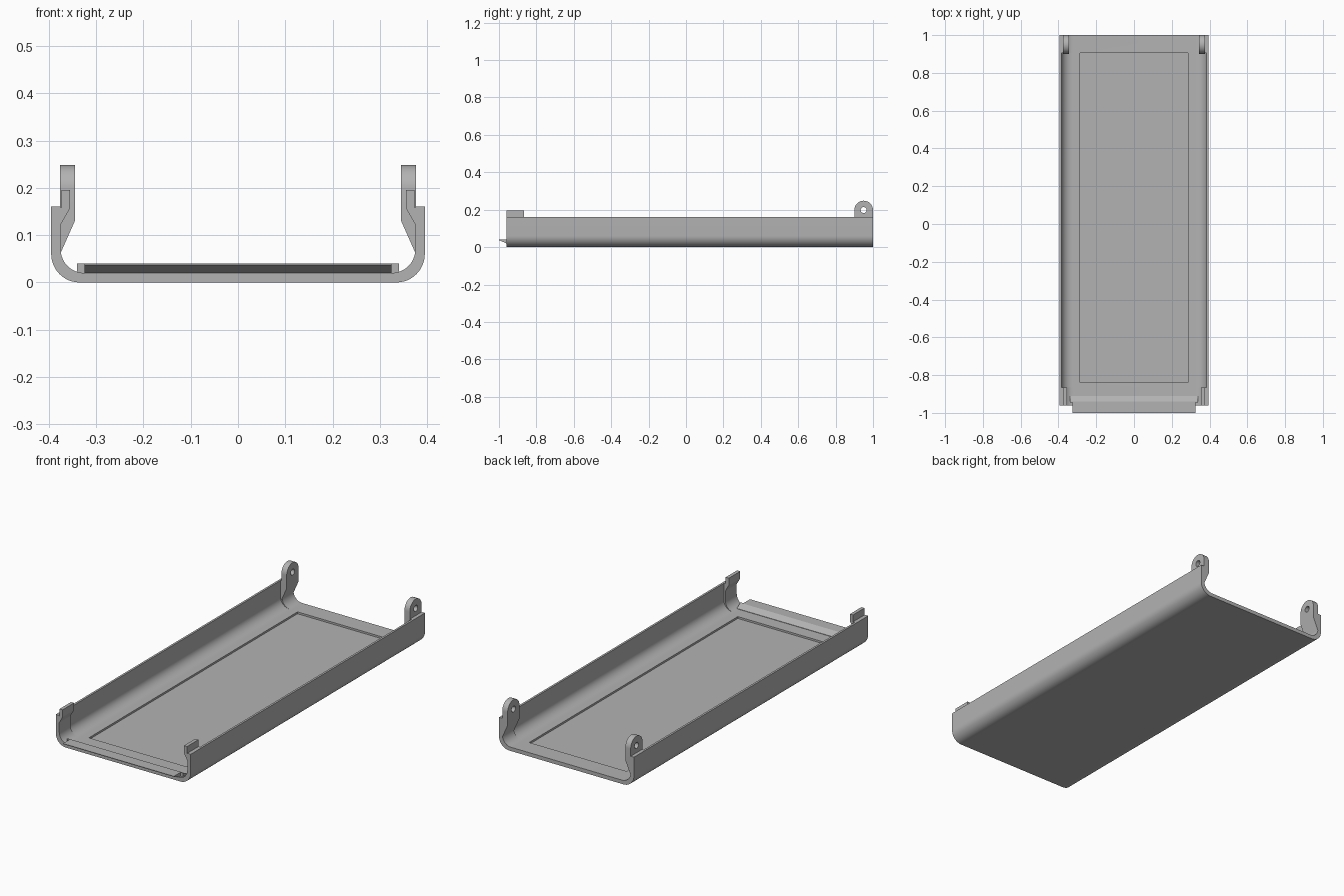
import bpy, bmesh, math

cube = bpy.data.objects.get("Cube")
if cube:
    bpy.data.objects.remove(cube)

grey = bpy.data.materials.new("plain grey")
grey.use_nodes = True
colour = (0.45, 0.45, 0.45, 1)
grey.diffuse_color = colour
grey.node_tree.nodes["Principled BSDF"].inputs["Base Color"].default_value = colour


def finish(name, bm, smooth=True):
    bmesh.ops.remove_doubles(bm, verts=bm.verts, dist=1e-5)
    bmesh.ops.recalc_face_normals(bm, faces=bm.faces)
    mesh = bpy.data.meshes.new(name)
    bm.to_mesh(mesh)
    bm.free()
    mesh.materials.append(grey)
    ob = bpy.data.objects.new(name, mesh)
    bpy.context.scene.collection.objects.link(ob)
    if smooth:
        bpy.ops.object.select_all(action='DESELECT')
        ob.select_set(True)
        bpy.context.view_layer.objects.active = ob
        bpy.ops.object.shade_smooth_by_angle(angle=math.radians(30))
    return ob


def loft(name, rings, smooth=True):
    """Skin a closed solid through rings of equal point count."""
    bm = bmesh.new()
    loops = [[bm.verts.new(p) for p in ring] for ring in rings]
    n = len(loops[0])
    for a, b in zip(loops, loops[1:]):
        for i in range(n):
            j = (i + 1) % n
            bm.faces.new((a[i], a[j], b[j], b[i]))
    bm.faces.new(loops[0])
    bm.faces.new(loops[-1])
    return finish(name, bm, smooth)


def apply_cut(ob, cutter):
    cutter.hide_render = True
    mod = ob.modifiers.new("cut", 'BOOLEAN')
    mod.operation = 'DIFFERENCE'
    mod.solver = 'EXACT'
    mod.object = cutter
    bpy.ops.object.select_all(action='DESELECT')
    ob.select_set(True)
    bpy.context.view_layer.objects.active = ob
    bpy.ops.object.modifier_apply(modifier=mod.name)
    bpy.data.objects.remove(cutter)


def box(name, x, y, z):
    return loft(name, [[(sx, yy, sz) for sx, sz in
                        ((x[0], z[0]), (x[1], z[0]), (x[1], z[1]), (x[0], z[1]))] for yy in y], False)


def arc(cx, cz, rx, rz, a0, a1, n=12):
    angles = [math.radians(a0 + (a1 - a0) * i / n) for i in range(n + 1)]
    return [(cx + rx * math.cos(a), cz + rz * math.sin(a)) for a in angles]


# Channel tray: U section, with thinner side walls along the middle
def u_section(inner_x, y):
    half = arc(0.335, 0.06, 0.06, 0.06, -90, 0) + [(0.395, 0.16), (inner_x, 0.16)]
    half += arc(0.325, 0.07, inner_x - 0.325, 0.05, 0, -90)
    pts = half + [(-x, z) for x, z in reversed(half)]
    return [(x, y, z) for x, z in pts]


thick, thin = 0.375, 0.384
stations = [(thick, -0.96), (thick, -0.865), (thin, -0.865), (thin, 0.905), (thick, 0.905), (thick, 1.0)]
tray = loft("tray", [u_section(w, y) for w, y in stations])

# Shallow rectangular recess in the floor
apply_cut(tray, box("recess_cutter", (-0.285, 0.285), (-0.84, 0.905), (0.01, 0.05)))

# Front lip: ramp rising from the floor, pointed overhanging edge
def lip(name, half_width, profile):
    loft(name, [[(x, y, z) for y, z in profile] for x in (-half_width, half_width)], False)


lip("front_lip", 0.325, [(-0.94, 0.015), (-0.94, 0.04), (-1.0, 0.04), (-1.0, 0.037), (-0.96, 0.02), (-0.955, 0.015)])
lip("lip_ramp", 0.34, [(-0.91, 0.015), (-0.91, 0.022), (-0.94, 0.04), (-0.945, 0.04), (-0.945, 0.015)])


# Hinge lugs at the back and clips at the front, on both sides
def lug(name, side):
    profile = [(0.9, 0.06)] + [(y, z) for y, z in arc(0.95, 0.198, 0.05, 0.05, 180, 0, 24)] + [(1.0, 0.06)]
    # rows split the round-topped plate so its foot can taper into the wall
    foot = [(0.9, 0.13), (1.0, 0.13)]
    outline = [profile[0], foot[0]] + profile[1:-1] + [foot[1], profile[-1]]

    def inner(z):
        return 0.376 - 0.031 * min(1, max(0, (z - 0.06) / 0.07))
    ob = loft(name, [[(side * 0.376, y, z) for y, z in outline],
                     [(side * inner(z), y, z) for y, z in outline]], False)
    hole = loft("hole_cutter", [[(side * x, y, z) for y, z in
                                 arc(0.95, 0.198, 0.016, 0.016, 0, 345, 23)] for x in (0.3, 0.42)], False)
    apply_cut(ob, hole)
    bpy.ops.object.shade_smooth_by_angle(angle=math.radians(20))


clip_profile = [(0.38, 0.122), (0.375, 0.122), (0.355, 0.157), (0.355, 0.195),
                (0.373, 0.195), (0.373, 0.158), (0.38, 0.158)]
for side, label in ((1, "left"), (-1, "right")):
    lug(label + "_hinge_lug", side)
    loft(label + "_front_clip", [[(side * x, y, z) for x, z in clip_profile]
                                 for y in (-0.96, -0.865)], False)
